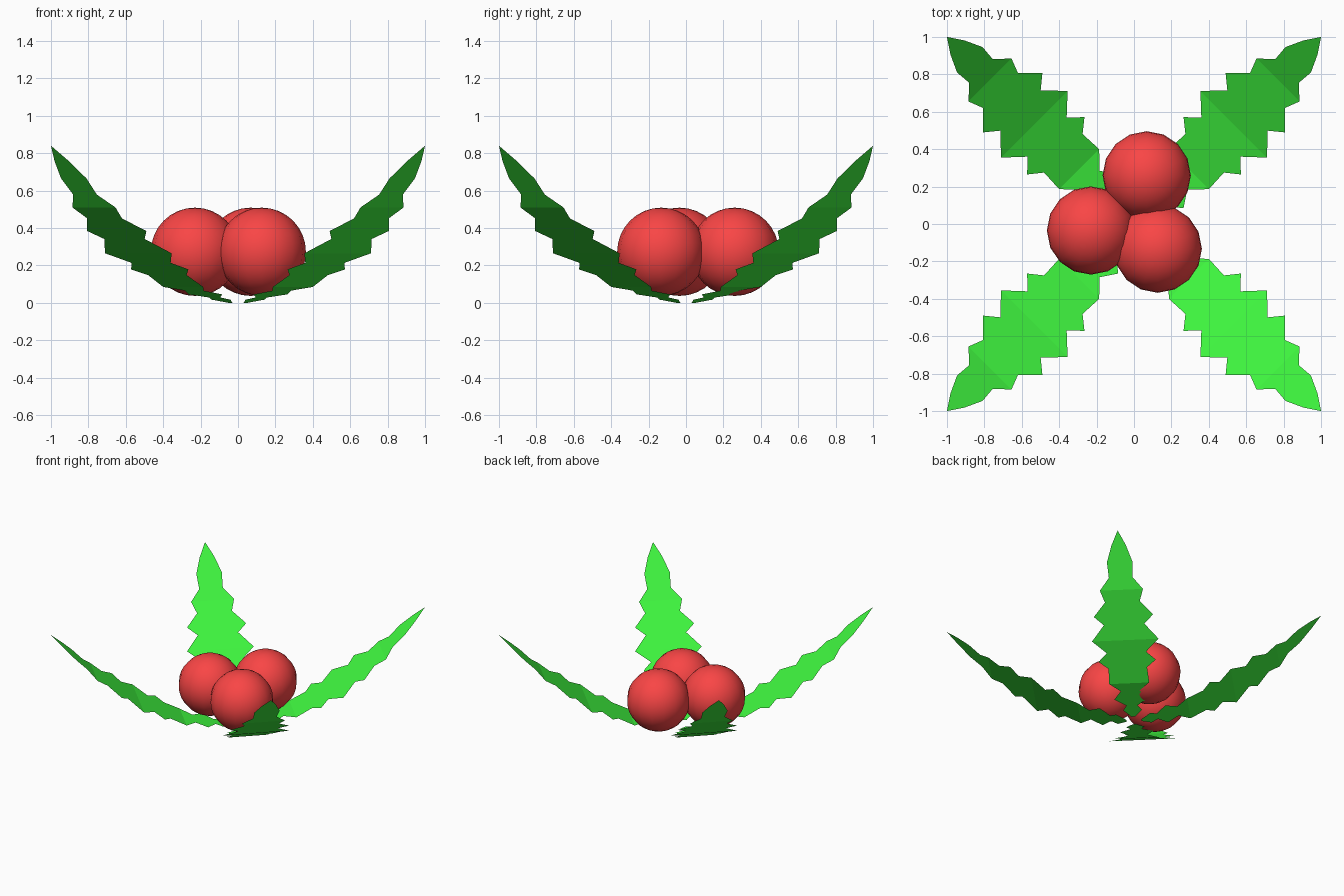
import bpy, bmesh, math
from mathutils import Matrix

if "Cube" in bpy.data.objects:
    bpy.data.objects.remove(bpy.data.objects["Cube"])


def material(name, color):
    m = bpy.data.materials.new(name)
    m.diffuse_color = color
    m.use_nodes = True
    m.node_tree.nodes["Principled BSDF"].inputs["Base Color"].default_value = m.diffuse_color
    return m


green = material("leaf_green", (0.05, 0.93, 0.05, 1))
red = material("berry_red", (0.95, 0.06, 0.06, 1))

# Leaf lengthwise curve: (distance, height), straight between bends
BENDS = [(0.04, 0), (0.293, 0.085), (0.533, 0.265), (0.77, 0.51), (1.0, 0.84)]
# Toothed outline: (distance, half width), both in x/y corner units
OUTLINE = [(0.04, 0.01), (0.09, 0.05), (0.125, 0.03), (0.175, 0.09), (0.235, 0.05),
           (0.293, 0.107), (0.378, 0.103), (0.418, 0.153), (0.465, 0.105),
           (0.533, 0.178), (0.607, 0.108), (0.648, 0.158), (0.713, 0.093),
           (0.77, 0.115), (0.818, 0.063), (0.878, 0.068), (0.943, 0.038)]


def height(s):
    for (a, za), (b, zb) in zip(BENDS, BENDS[1:]):
        if s <= b:
            return za + (zb - za) * (s - a) / (b - a)
    return BENDS[-1][1]


def leaf(name, turn):
    bm = bmesh.new()
    rows = [(bm.verts.new((s + w, s - w, height(s))),
             bm.verts.new((s - w, s + w, height(s)))) for s, w in OUTLINE]
    tip = bm.verts.new((1, 1, height(1)))
    for (r0, l0), (r1, l1) in zip(rows, rows[1:]):
        bm.faces.new((r0, r1, l1, l0))
    bm.faces.new((rows[-1][0], tip, rows[-1][1]))
    bm.transform(Matrix.Rotation(turn, 4, 'Z'))
    me = bpy.data.meshes.new(name)
    bm.to_mesh(me)
    bm.free()
    me.materials.append(green)
    bpy.context.collection.objects.link(bpy.data.objects.new(name, me))


# Four leaves along the diagonals
for i in range(4):
    leaf(f"leaf_{i + 1}", i * math.pi / 2)

# Three overlapping berries
for i, (x, y) in enumerate([(0.068, 0.26), (-0.23, -0.035), (0.127, -0.132)]):
    bpy.ops.mesh.primitive_uv_sphere_add(segments=16, ring_count=16, radius=0.236,
                                         location=(x, y, 0.273))
    berry = bpy.context.object
    berry.name = f"berry_{i + 1}"
    berry.data.materials.append(red)
    bpy.ops.object.shade_smooth()
